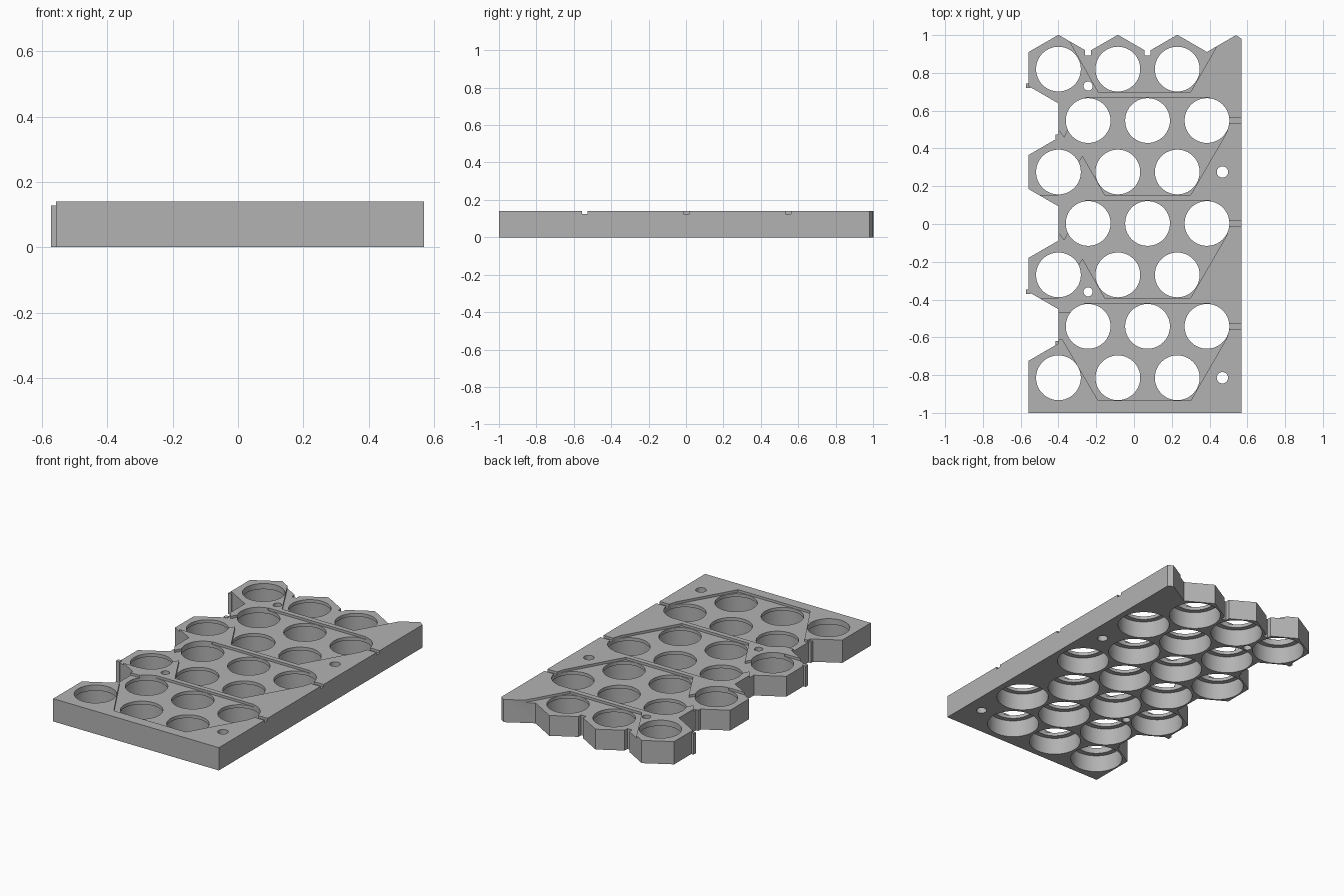
import bpy, bmesh, math

cube = bpy.data.objects.get("Cube")
if cube:
    bpy.data.objects.remove(cube)

HEIGHT, FLOOR = 0.14, 0.125        # tray top and recess floor
PITCH, HOLE, CELL = 0.3145, 0.1185, 0.148
ROW = PITCH * math.sqrt(3) / 2
APOTHEM, CORNER = PITCH / 2, PITCH / math.sqrt(3)
LEFT, BACK = -0.4, 0.82            # centre of the back left cell

grey = bpy.data.materials.new("plain grey")
grey.use_nodes = True
colour = (0.45, 0.45, 0.45, 1)
grey.diffuse_color = colour
grey.node_tree.nodes["Principled BSDF"].inputs["Base Color"].default_value = colour


def finish(name, bm):
    bmesh.ops.recalc_face_normals(bm, faces=bm.faces)
    mesh = bpy.data.meshes.new(name)
    bm.to_mesh(mesh)
    bm.free()
    mesh.materials.append(grey)
    obj = bpy.data.objects.new(name, mesh)
    bpy.context.collection.objects.link(obj)
    return obj


def prism(bm, points, low, high):
    face = bm.faces.new([bm.verts.new((x, y, low)) for x, y in points])
    ext = bmesh.ops.extrude_face_region(bm, geom=[face])["geom"]
    for v in ext:
        if isinstance(v, bmesh.types.BMVert):
            v.co.z = high


def box(bm, x0, x1, y0, y1, z0, z1):
    prism(bm, [(x0, y0), (x1, y0), (x1, y1), (x0, y1)], z0, z1)


def turned(bm, x, y, profile, sides=64):
    """Closed solid of revolution from (radius, height) pairs."""
    rings = []
    for r, z in profile:
        rings.append([bm.verts.new((x + r * math.cos(a), y + r * math.sin(a), z))
                      for a in (2 * math.pi * i / sides for i in range(sides))])
    for lower, upper in zip(rings, rings[1:]):
        for i in range(sides):
            j = (i + 1) % sides
            bm.faces.new((lower[i], lower[j], upper[j], upper[i]))
    bm.faces.new(rings[0][::-1])
    bm.faces.new(rings[-1])


def cut(target, bm):
    cutter = finish("cutter", bm)
    cutter.hide_render = True
    mod = target.modifiers.new("cut", "BOOLEAN")
    mod.operation, mod.solver, mod.object = "DIFFERENCE", "EXACT", cutter
    bpy.context.view_layer.objects.active = target
    bpy.ops.object.modifier_apply(modifier=mod.name)
    bpy.data.objects.remove(cutter)


# Tray body: straight front and right edges, hexagon teeth on left and back
edge = LEFT - APOTHEM
outline = [(0.57, -1), (edge, -1)]
for row in (6, 4, 2, 0):
    y = BACK - row * ROW
    if row < 6:
        outline += [(LEFT, y - CORNER), (edge, y - CORNER / 2)]
    outline.append((edge, y + CORNER / 2))
    outline.append((LEFT, y + CORNER))
for col in range(3):
    x = LEFT + col * PITCH
    outline.append((x + APOTHEM, BACK + CORNER / 2))
    if col < 2:
        outline.append((x + PITCH, BACK + CORNER))
outline += [(0.54, 1), (0.57, 0.98)]
bm = bmesh.new()
prism(bm, outline, 0, HEIGHT)
tray = finish("tray", bm)

# Recessed channels around the pairs of rows
bm = bmesh.new()
for pair in range(3):
    yu = BACK - (2 * pair + 1) * ROW
    yl = yu - ROW
    top, base = yu + 0.121, yl - 0.121
    shape = [(-0.26, top), (0.40, top), (0.475, yu + 0.08), (0.505, yu + 0.015),
             (0.6, yu + 0.015), (0.6, yu - 0.015), (0.505, yu - 0.015),
             (0.49, yu - 0.065), (0.30, base)]
    if pair < 2:
        shape += [(-0.155, base), (-0.272, yl + 0.085), (-0.33, yl), (-0.4, base),
                  (-0.6, base), (-0.6, yu - 0.05), (-0.4, yu - 0.05), (-0.37, yu - 0.09)]
    else:
        shape += [(-0.19, base), (-0.378, yu - 0.07), (-0.6, yu - 0.07),
                  (-0.6, yu + 0.07), (-0.34, yu + 0.07)]
    prism(bm, shape, FLOOR, 0.2)
prism(bm, [(0.30, 0.70), (0.49, 1.03), (-0.376, 1.03), (-0.19, 0.70)], FLOOR, 0.2)
cut(tray, bm)

# Round openings with a lip above a wider cell
bm = bmesh.new()
for row in range(7):
    for col in range(3):
        x = LEFT + col * PITCH + (row % 2) * APOTHEM
        turned(bm, x, BACK - row * ROW,
               [(CELL, -0.05), (CELL, 0.105), (HOLE, 0.1051), (HOLE, 0.2)])
# Screw holes
for x, row, r in ((-0.243, 0.33, 0.024), (0.468, 2, 0.03), (-0.243, 4.33, 0.024), (0.468, 6, 0.03)):
    turned(bm, x, BACK - row * ROW, [(r, -0.05), (r, 0.2)], 32)
# Slots between the back teeth
for col in (0, 1):
    x = LEFT + APOTHEM + col * PITCH
    box(bm, x - 0.016, x + 0.016, 0.893, 1.1, -0.05, 0.2)
cut(tray, bm)

# Locating ribs on the left teeth
bm = bmesh.new()
for x, y in ((edge, 0.732), (LEFT, 0.462), (edge, -0.358), (LEFT, -0.632)):
    box(bm, x - 0.015, x + 0.01, y - 0.012, y + 0.012, 0, 0.128)
ribs = finish("locating_ribs", bm)

# Smooth round walls, sharp edges kept
bpy.ops.object.select_all(action="DESELECT")
tray.select_set(True)
bpy.context.view_layer.objects.active = tray
bpy.ops.object.shade_smooth_by_angle(angle=math.radians(30))
